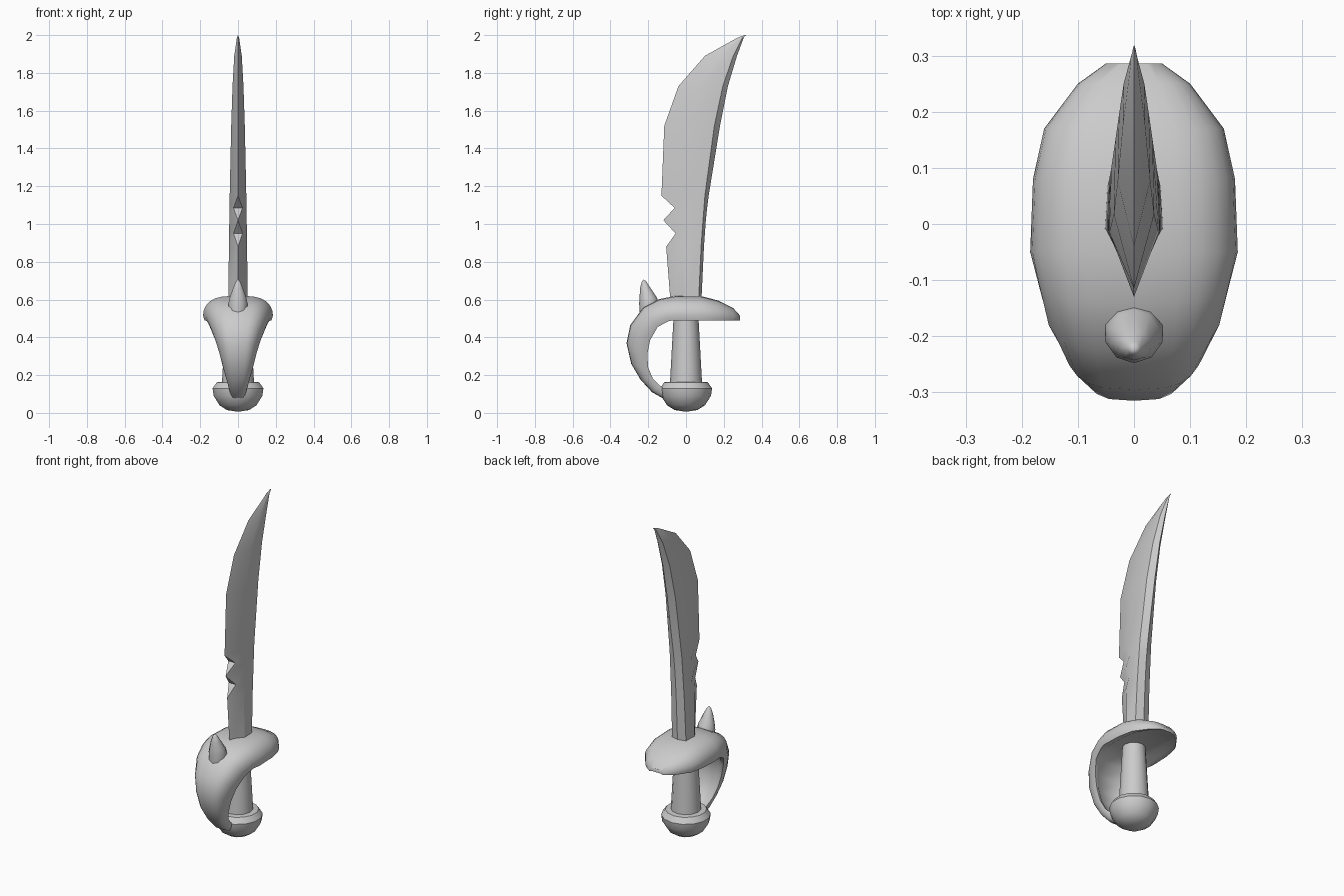
import bpy
import bmesh
from math import cos, sin, pi, radians
from mathutils import Vector

if "Cube" in bpy.data.objects:
    bpy.data.objects.remove(bpy.data.objects["Cube"])

# One plain grey for the whole sword
grey = bpy.data.materials.new("plain_grey")
grey.use_nodes = True
colour = (0.6, 0.6, 0.6, 1)
grey.diffuse_color = colour
grey.node_tree.nodes["Principled BSDF"].inputs["Base Color"].default_value = colour


def loft(name, sections, angle=35):
    """Skin a list of equal-length closed sections and cap both ends."""
    bm = bmesh.new()
    rings = [[bm.verts.new(p) for p in s] for s in sections]
    n = len(rings[0])
    for a, b in zip(rings, rings[1:]):
        for i in range(n):
            j = (i + 1) % n
            bm.faces.new((a[i], a[j], b[j], b[i]))
    bm.faces.new(rings[0])
    bm.faces.new(rings[-1])
    bmesh.ops.remove_doubles(bm, verts=bm.verts, dist=0.0005)
    bmesh.ops.recalc_face_normals(bm, faces=bm.faces)
    mesh = bpy.data.meshes.new(name)
    bm.to_mesh(mesh)
    bm.free()
    ob = bpy.data.objects.new(name, mesh)
    bpy.context.collection.objects.link(ob)
    mesh.materials.append(grey)
    bpy.ops.object.select_all(action='DESELECT')
    ob.select_set(True)
    bpy.context.view_layer.objects.active = ob
    bpy.ops.object.shade_smooth_by_angle(angle=radians(angle))
    return ob


def lathe(name, profile, sides, angle=35):
    """Rings given as (radius, z, y centre)."""
    return loft(name, [[(r * sin(2 * pi * i / sides), y + r * cos(2 * pi * i / sides), z)
                        for i in range(sides)] for r, z, y in profile], angle)


# Blade: z, cutting edge y, spine corner y, spine ridge y, half width, edge half width
blade_rows = [
    (0.56, -0.08, 0.065, 0.08, 0.052, 0),
    (0.88, -0.105, 0.08, 0.095, 0.048, 0),
    (0.95, -0.055, 0.085, 0.10, 0.047, 0.024),
    (1.02, -0.12, 0.09, 0.105, 0.046, 0),
    (1.085, -0.06, 0.095, 0.112, 0.045, 0.024),
    (1.15, -0.13, 0.10, 0.12, 0.044, 0),
    (1.52, -0.115, 0.15, 0.18, 0.036, 0),
    (1.73, -0.04, 0.195, 0.222, 0.029, 0),
    (1.89, 0.10, 0.25, 0.27, 0.02, 0),
    (1.985, 0.27, 0.298, 0.305, 0.006, 0),
    (2.0, 0.31, 0.312, 0.313, 0.001, 0),
]


def blade_section(z, front, corner, ridge, w, e):
    mid = max(front * 0.5 + corner * 0.5, front + 0.01)
    half = [(e, front), (w, mid), (w * 0.92, corner)]
    right = [(x, y, z) for x, y in half]
    left = [(-x, y, z) for x, y in reversed(half)]
    return right + [(0, ridge, z)] + left


loft("blade", [blade_section(*row) for row in blade_rows], 30)

# Shell guard and knuckle bow: outer y, outer z, rim y, rim z, half width
guard_rows = [
    (0.286, 0.515, 0.286, 0.49, 0.05),
    (0.25, 0.555, 0.25, 0.49, 0.10),
    (0.17, 0.595, 0.17, 0.49, 0.16),
    (0.08, 0.618, 0.08, 0.49, 0.18),
    (-0.05, 0.62, -0.05, 0.49, 0.185),
    (-0.14, 0.603, -0.09, 0.487, 0.172),
    (-0.225, 0.56, -0.15, 0.455, 0.155),
    (-0.295, 0.465, -0.19, 0.385, 0.125),
    (-0.315, 0.37, -0.205, 0.31, 0.10),
    (-0.29, 0.26, -0.20, 0.24, 0.08),
    (-0.24, 0.175, -0.175, 0.18, 0.062),
    (-0.18, 0.11, -0.14, 0.145, 0.05),
    (-0.11, 0.07, -0.10, 0.12, 0.04),
]


def guard_section(oy, oz, ey, ez, w):
    outer, rim = Vector((0, oy, oz)), Vector((0, ey, ez))
    up = outer - rim

    def point(x, h):
        return rim + up * h + Vector((x, 0, 0))

    arch = [pi * i / 12 for i in range(13)]
    pts = [point(0.96 * w, 0)]
    for t in arch:
        c = cos(t)
        x = w * abs(c) ** 0.6 * (1 if c > 0 else -1)
        pts.append(point(x, 0.2 + 0.8 * sin(t)))
    pts += [point(-0.96 * w, 0), point(-0.8 * w, 0.02),
            point(-0.6 * w, 0.18), point(0.6 * w, 0.18), point(0.8 * w, 0.02)]
    return pts


loft("guard", [guard_section(*row) for row in guard_rows], 40)

# Spike on the front of the guard
lathe("guard_spike", [(0.05, 0.53, -0.195), (0.053, 0.58, -0.195), (0.046, 0.61, -0.2),
                      (0.028, 0.66, -0.215), (0.012, 0.695, -0.222), (0.0, 0.707, -0.224)], 10, 60)

# Grip and pommel
lathe("grip", [(0.086, 0.14, 0), (0.064, 0.54, 0)], 12)
lathe("pommel", [(0.0, 0.006, 0), (0.06, 0.015, 0), (0.10, 0.04, 0), (0.132, 0.09, 0),
                 (0.138, 0.13, 0), (0.115, 0.162, 0), (0.08, 0.165, 0), (0.0, 0.165, 0)], 14, 40)

# Stand the whole model on the ground plane
for ob in [o for o in bpy.context.collection.objects if o.type == 'MESH']:
    ob.location.z = 0
